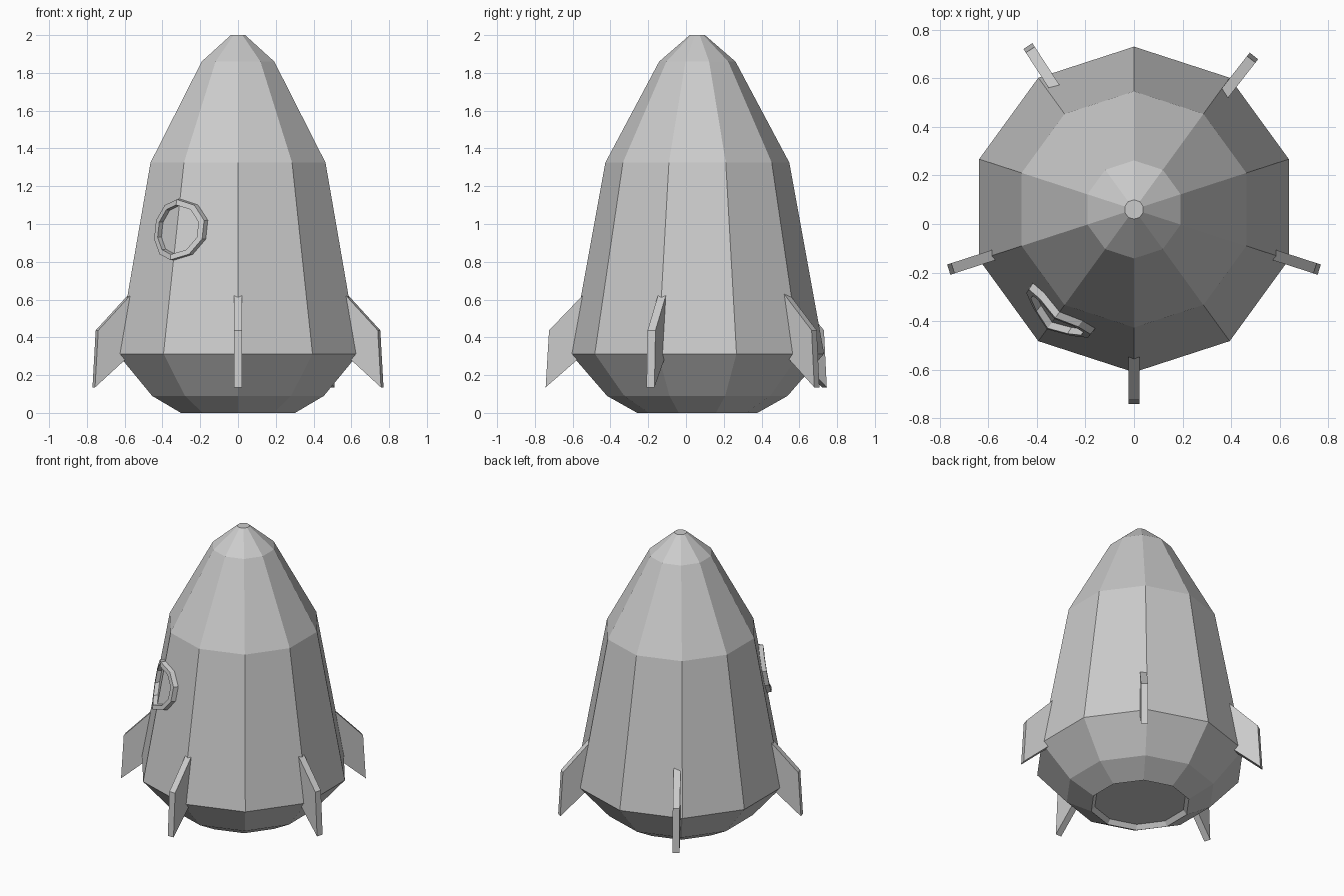
import bpy, bmesh
from math import sin, cos, tan, radians, pi

if "Cube" in bpy.data.objects:
    bpy.data.objects.remove(bpy.data.objects["Cube"])

CY = 0.06      # body axis offset in y
SIDES = 10


def make(name, verts, faces):
    bm = bmesh.new()
    vs = [bm.verts.new(v) for v in verts]
    for f in faces:
        bm.faces.new([vs[i] for i in f])
    bmesh.ops.recalc_face_normals(bm, faces=bm.faces[:])
    mesh = bpy.data.meshes.new(name)
    bm.to_mesh(mesh)
    bm.free()
    obj = bpy.data.objects.new(name, mesh)
    bpy.context.collection.objects.link(obj)
    return obj


def bridge(a, b, n):
    return [(a + i, a + (i + 1) % n, b + (i + 1) % n, b + i) for i in range(n)]


# Hull: ten-sided profile, with a shallow recess under the base
profile = [(0.295, 0.03), (0.318, 0), (0.478, 0.09), (0.671, 0.313),
           (0.487, 1.325), (0.202, 1.86), (0.04, 2.0)]
verts, faces = [], []
for r, z in profile:
    for i in range(SIDES):
        a = pi / 2 + 2 * pi * i / SIDES
        verts.append((r * cos(a), CY + r * sin(a), z))
for k in range(len(profile) - 1):
    faces += bridge(k * SIDES, (k + 1) * SIDES, SIDES)
faces.append(tuple(range(SIDES)))
faces.append(tuple(range((len(profile) - 1) * SIDES, len(profile) * SIDES)))
make("hull", verts, faces)

# Fins: one swept-back outline, extruded and repeated around the hull
outline = [(0.58, 0.65), (0.785, 0.437), (0.803, 0.135), (0.58, 0.33)]
HALF = 0.022
for n, deg in enumerate([-90, -18, 52, 123, 198]):
    c, s = cos(radians(deg)), sin(radians(deg))
    verts = [(r * c - t * s, CY + r * s + t * c, z)
             for t in (-HALF, HALF) for r, z in outline]
    make(f"fin_{n + 1}", verts,
         bridge(0, 4, 4) + [(0, 1, 2, 3), (4, 5, 6, 7)])

# Window frame: ring bent over the hull edge at 234 degrees
c, s = cos(radians(234)), sin(radians(234))
section = [(0.168, -0.01), (0.165, 0.03), (0.135, 0.03), (0.130, -0.01)]
STEPS = 10
verts, faces = [], []
for rad, out in section:
    for i in range(STEPS):
        a = 2 * pi * (i + 0.5) / STEPS
        t, z = rad * cos(a), 0.97 + rad * 0.97 * sin(a)
        hull_r = 0.671 - (z - 0.313) * (0.671 - 0.487) / 1.012
        d = hull_r - abs(t) * tan(radians(18)) + out
        verts.append((d * c - t * s, CY + d * s + t * c, z))
for k in range(4):
    faces += bridge(k * STEPS, ((k + 1) % 4) * STEPS, STEPS)
make("window_frame", verts, faces)
